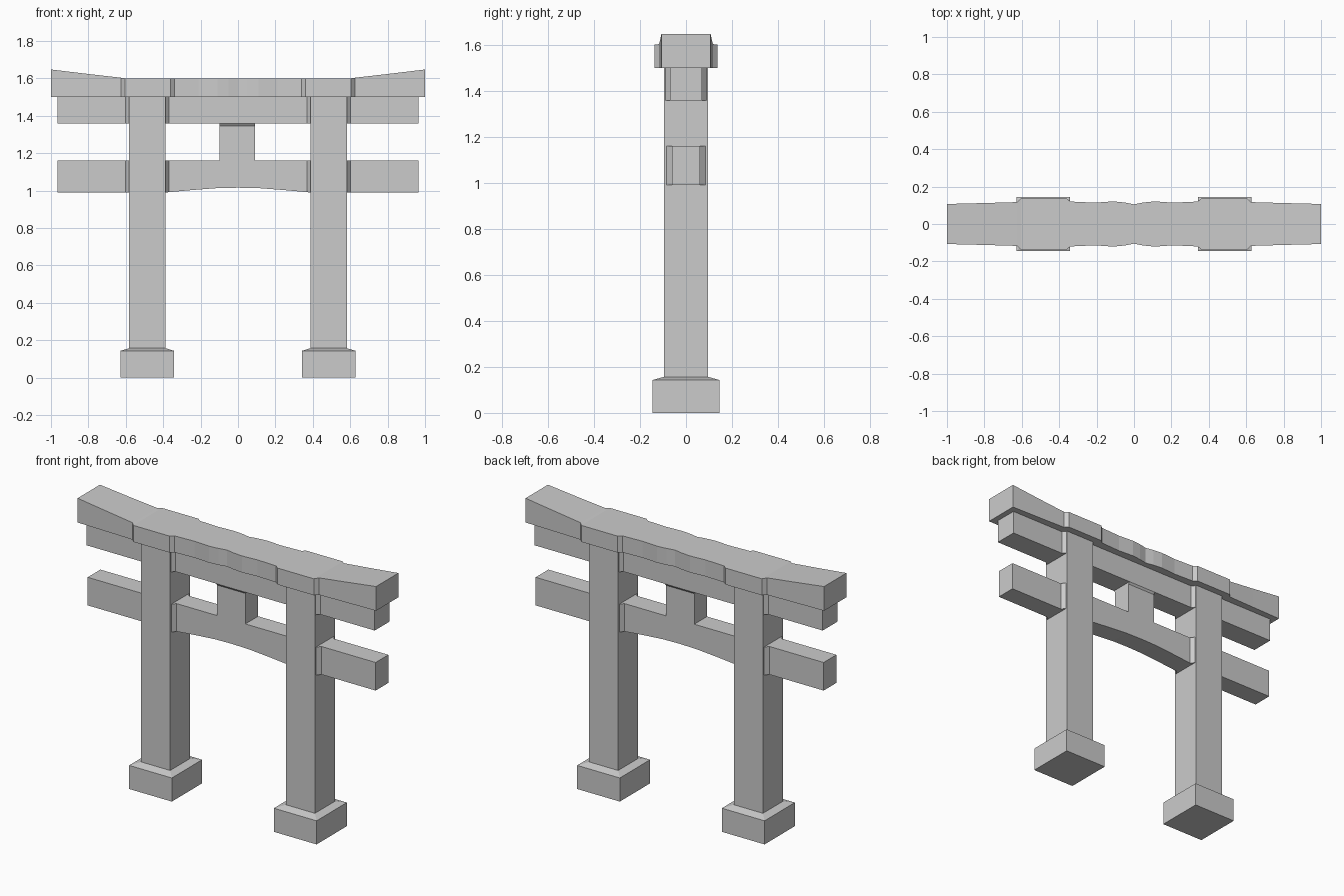
import bpy
import bmesh


def loft(name, rings):
    """Skin a chain of four-point rings and cap both ends."""
    bm = bmesh.new()
    loops = [[bm.verts.new(p) for p in ring] for ring in rings]
    for a, b in zip(loops, loops[1:]):
        for i in range(4):
            j = (i + 1) % 4
            bm.faces.new((a[i], a[j], b[j], b[i]))
    bm.faces.new(loops[0])
    bm.faces.new(loops[-1])
    bmesh.ops.recalc_face_normals(bm, faces=bm.faces)
    mesh = bpy.data.meshes.new(name)
    bm.to_mesh(mesh)
    bm.free()
    obj = bpy.data.objects.new(name, mesh)
    bpy.context.collection.objects.link(obj)
    return obj


def beam(name, half):
    """Beam along x from stations (x, half depth, bottom, top), mirrored."""
    left = [(-x, d, lo, hi) for x, d, lo, hi in reversed(half) if x > 0]
    return loft(name, [[(x, -d, lo), (x, d, lo), (x, d, hi), (x, -d, hi)]
                       for x, d, lo, hi in left + half])


def column(name, cx, levels):
    """Upright from levels (z, half width, half depth)."""
    return loft(name, [[(cx - w, -d, z), (cx + w, -d, z),
                        (cx + w, d, z), (cx - w, d, z)] for z, w, d in levels])


# Pillars on chamfered footings
for side, sx in (("left", -1), ("right", 1)):
    cx = sx * 0.485
    column(side + "_base", cx, [(0, 0.143, 0.145), (0.143, 0.143, 0.145),
                                (0.157, 0.097, 0.095)])
    column(side + "_pillar", cx, [(0.157, 0.097, 0.095), (1.51, 0.097, 0.095)])

# Top lintel: wavy depth, wider over the pillars, upswept ends
beam("top_lintel", [
    (0, 0.105, 1.5, 1.6), (0.05, 0.115, 1.5, 1.6), (0.11, 0.121, 1.5, 1.6),
    (0.21, 0.114, 1.5, 1.6), (0.34, 0.12, 1.5, 1.6), (0.362, 0.138, 1.5, 1.6),
    (0.605, 0.138, 1.5, 1.6), (0.625, 0.117, 1.5, 1.603),
    (0.8, 0.112, 1.5, 1.623), (1.0, 0.107, 1.5, 1.647)])

# Second lintel, flaring where it meets the pillars
beam("under_lintel", [
    (0, 0.07, 1.357, 1.5), (0.37, 0.07, 1.357, 1.5), (0.39, 0.09, 1.357, 1.5),
    (0.58, 0.09, 1.357, 1.5), (0.602, 0.07, 1.357, 1.5),
    (0.965, 0.07, 1.357, 1.5)])

# Tie beam with an arched underside between the pillars
beam("tie_beam", [
    (0, 0.061, 1.015, 1.16), (0.11, 0.061, 1.013, 1.16),
    (0.24, 0.061, 1.003, 1.16), (0.37, 0.061, 0.991, 1.16),
    (0.39, 0.087, 0.99, 1.16), (0.58, 0.087, 0.99, 1.16),
    (0.602, 0.061, 0.99, 1.16), (0.965, 0.061, 0.99, 1.16)])

# Short centre strut, flaring at its top
column("centre_strut", -0.003, [(1.16, 0.095, 0.061), (1.345, 0.095, 0.061),
                                (1.357, 0.095, 0.07)])
